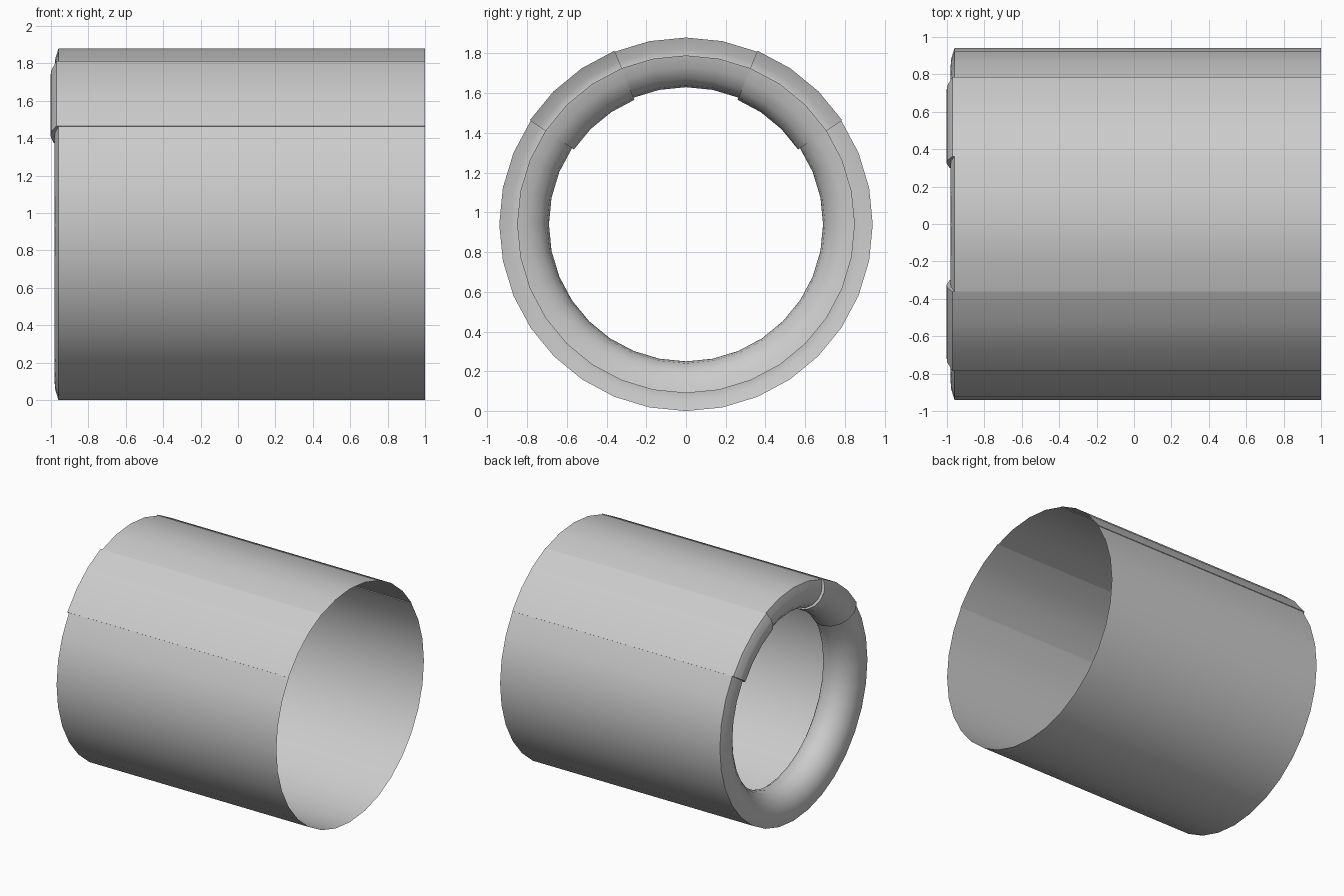
import bpy, bmesh, math
from math import sin, cos, pi

if "Cube" in bpy.data.objects:
    bpy.data.objects.remove(bpy.data.objects["Cube"])

STEP = 2 * pi / 32
CZ = 0.94

# half section (x, radius): open end, outer wall, rolled lip curling back inside
WALL = [(1.0, 0.94), (-0.96, 0.94)]
LIP = [(-0.977, 0.885), (-0.98, 0.85), (-0.965, 0.79), (-0.93, 0.74), (-0.88, 0.705),
       (-0.82, 0.69), (-0.76, 0.70), (-0.71, 0.735), (-0.675, 0.79), (-0.66, 0.85)]
PROFILE = WALL + LIP


def raised_profile(d):
    """Section pushed outward by d, with the open end kept in plane."""
    out = []
    for i, (x, r) in enumerate(PROFILE):
        if i == 0:
            out.append((x, r + d * 0.4))
        elif i == 1:
            out.append((x - d * 1.0, r + d * 0.4))
        else:
            a = math.atan2(r - 0.85, x + 0.82)
            out.append((x + 2 * d * min(0, cos(a)), r + d * min(0.4, sin(a))))
    return out


def sweep(name, rings):
    """rings: list of (angle from top, profile); skins neighbouring rings."""
    bm = bmesh.new()
    rows = [[bm.verts.new((x, r * sin(a), CZ + r * cos(a))) for x, r in prof]
            for a, prof in rings]
    for p, q in zip(rows, rows[1:]):
        for i in range(len(p) - 1):
            bm.faces.new((p[i], p[i + 1], q[i + 1], q[i]))
    bm.normal_update()
    bm.faces.ensure_lookup_table()
    f = bm.faces[0]
    c = f.calc_center_median()
    if f.normal.y * c.y + f.normal.z * (c.z - CZ) < 0:
        bmesh.ops.reverse_faces(bm, faces=bm.faces[:])
    me = bpy.data.meshes.new(name)
    bm.to_mesh(me)
    bm.free()
    ob = bpy.data.objects.new(name, me)
    bpy.context.collection.objects.link(ob)
    bpy.context.view_layer.objects.active = ob
    bpy.ops.object.select_all(action='DESELECT')
    ob.select_set(True)
    bpy.ops.object.shade_smooth_by_angle(angle=math.radians(35))
    return ob


# main casing: large lower arc and short top arc between the raised panels
sweep("lower_casing", [(k * STEP, PROFILE) for k in range(5, 28)])
sweep("top_casing", [(k * STEP, PROFILE) for k in range(-2, 3)])

# two slightly raised panels with stepped edges
RAISED = raised_profile(0.0115)
for side, name in ((1, "right_panel"), (-1, "left_panel")):
    rings = [(side * 2 * STEP, PROFILE)]
    rings += [(side * k * STEP, RAISED) for k in range(2, 6)]
    rings += [(side * 5 * STEP, PROFILE)]
    sweep(name, rings)
